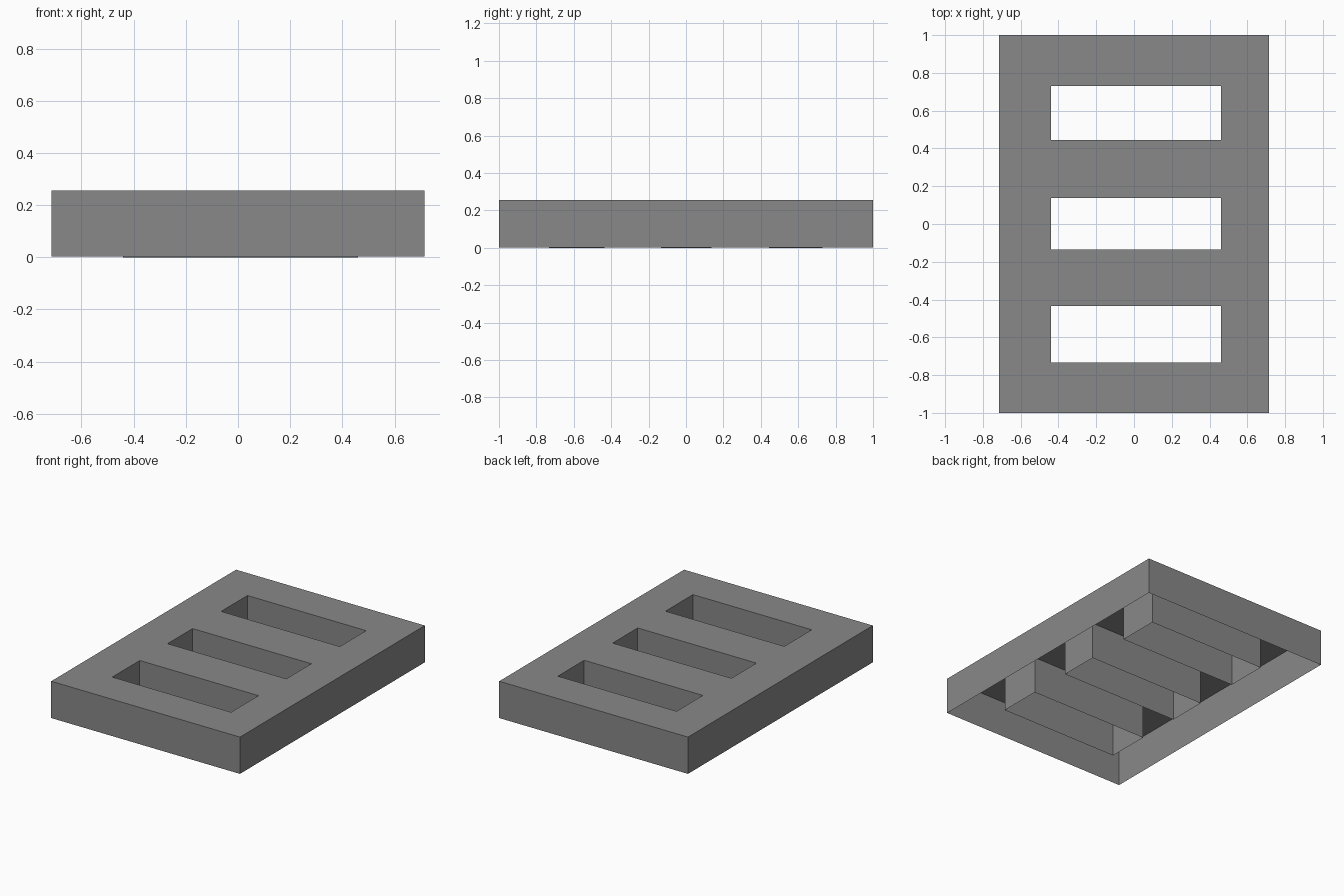
import bpy
import bmesh

cube = bpy.data.objects.get("Cube")
if cube:
    bpy.data.objects.remove(cube, do_unlink=True)

HALF_X, HALF_Y = 0.715, 1.0
TOP, RIM = 0.255, 0.003
SLOT_X = (-0.44, 0.46)
SLOTS_Y = [(-0.732, -0.435), (-0.134, 0.137), (0.445, 0.73)]

GREY = (0.25, 0.25, 0.25, 1.0)
grey = bpy.data.materials.new("mid_grey")
grey.use_nodes = True
grey.diffuse_color = GREY
grey.node_tree.nodes["Principled BSDF"].inputs["Base Color"].default_value = GREY


def add_object(name, bm):
    mesh = bpy.data.meshes.new(name)
    bm.to_mesh(mesh)
    bm.free()
    mesh.materials.append(grey)
    obj = bpy.data.objects.new(name, mesh)
    bpy.context.collection.objects.link(obj)
    return obj


def add_face(bm, points):
    return bm.faces.new([bm.verts.new(p) for p in points])


def wall_loop(name, xs, ys, bottom, inward=False):
    """Four thin walls around a rectangle, hanging from the top plate."""
    (x0, x1), (y0, y1) = xs, ys
    ring = [(x0, y0), (x1, y0), (x1, y1), (x0, y1)]
    if inward:
        ring.reverse()
    bm = bmesh.new()
    for a, b in zip(ring, ring[1:] + ring[:1]):
        add_face(bm, [(*a, bottom), (*b, bottom), (*b, TOP), (*a, TOP)])
    bmesh.ops.remove_doubles(bm, verts=bm.verts, dist=1e-5)
    return add_object(name, bm)


# Top plate: a grid of cells with the slot cells left open
x_cuts = [-HALF_X, *SLOT_X, HALF_X]
y_cuts = [-HALF_Y, *[y for slot in SLOTS_Y for y in slot], HALF_Y]
bm = bmesh.new()
for i, (x0, x1) in enumerate(zip(x_cuts, x_cuts[1:])):
    for j, (y0, y1) in enumerate(zip(y_cuts, y_cuts[1:])):
        if i == 1 and j % 2 == 1:
            continue
        add_face(bm, [(x0, y0, TOP), (x1, y0, TOP), (x1, y1, TOP), (x0, y1, TOP)])
bmesh.ops.remove_doubles(bm, verts=bm.verts, dist=1e-5)
add_object("top_plate", bm)

# Outer skirt, open underneath
wall_loop("outer_skirt", (-HALF_X, HALF_X), (-HALF_Y, HALF_Y), RIM)

# Slot linings reach the ground
for place, slot in zip(("front", "middle", "back"), SLOTS_Y):
    wall_loop(place + "_slot_lining", SLOT_X, slot, 0.0, inward=True)
